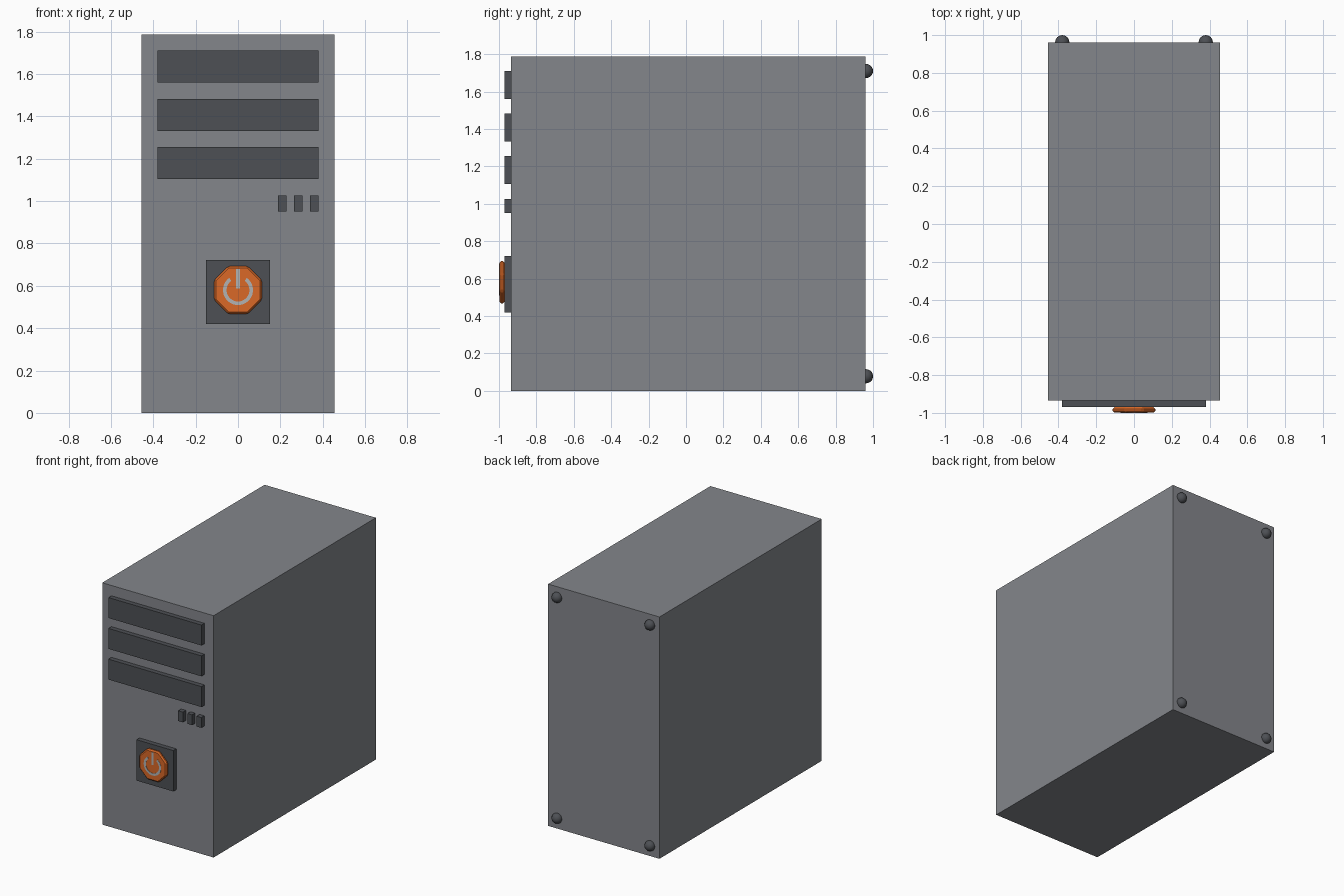
import bpy, bmesh
from math import sin, cos, pi, radians

if "Cube" in bpy.data.objects:
    bpy.data.objects.remove(bpy.data.objects["Cube"])


def material(name, rgb):
    m = bpy.data.materials.new(name)
    m.diffuse_color = (*rgb, 1)
    m.use_nodes = True
    m.node_tree.nodes["Principled BSDF"].inputs["Base Color"].default_value = m.diffuse_color
    return m


CASE = material("case_grey", (0.23, 0.24, 0.26))
DARK = material("dark_grey", (0.075, 0.08, 0.09))
ORANGE = material("orange", (0.7, 0.14, 0.02))
LIGHT = material("light_grey", (0.45, 0.45, 0.45))


def add_object(name, bm, mat):
    bmesh.ops.recalc_face_normals(bm, faces=bm.faces)
    me = bpy.data.meshes.new(name)
    bm.to_mesh(me)
    bm.free()
    me.materials.append(mat)
    ob = bpy.data.objects.new(name, me)
    bpy.context.collection.objects.link(ob)
    return ob


def box(name, x, y, z, mat):
    bm = bmesh.new()
    bmesh.ops.create_cube(bm, size=1)
    for v in bm.verts:
        v.co = [(r[0] + r[1]) / 2 + c * (r[1] - r[0]) for c, r in zip(v.co, (x, y, z))]
    return add_object(name, bm, mat)


def slab(name, outline, y0, y1, mat):
    """Extrude an x-z outline from y0 to y1."""
    bm = bmesh.new()
    face = bm.faces.new([bm.verts.new((x, y0, z)) for x, z in outline])
    ext = bmesh.ops.extrude_face_region(bm, geom=[face])["geom"]
    for v in ext:
        if isinstance(v, bmesh.types.BMVert):
            v.co.y = y1
    return add_object(name, bm, mat)


# Case
FRONT, BACK, PANEL = -0.935, 0.96, -0.97
box("case", (-0.455, 0.455), (FRONT, BACK), (0, 1.787), CASE)

# Drive bay covers
for i, z in enumerate((1.105, 1.332, 1.56)):
    box(f"drive_bay_{i + 1}", (-0.38, 0.38), (PANEL, FRONT), (z, z + 0.151), DARK)

# Small ports
for i in range(3):
    x = 0.19 + i * 0.0755
    box(f"port_{i + 1}", (x, x + 0.038), (PANEL, FRONT), (0.951, 1.027), DARK)

# Power button plate
ZC = 0.58
box("button_plate", (-0.15, 0.15), (PANEL, FRONT), (0.42, 0.722), DARK)

# Octagonal power button with a chamfered front rim
R = 0.113 / cos(pi / 8)
button = slab("power_button",
              [(R * cos(pi / 8 + k * pi / 4), ZC + R * sin(pi / 8 + k * pi / 4)) for k in range(8)],
              PANEL, -0.998, ORANGE)
bev = button.modifiers.new("rim", "BEVEL")
bev.width, bev.segments = 0.009, 1

# Power symbol: open ring and stem
angles = [radians(90 + 36 + k * 288 / 28) for k in range(29)]
ring = [(0.071 * cos(a), ZC + 0.071 * sin(a)) for a in angles]
ring += [(0.054 * cos(a), ZC + 0.054 * sin(a)) for a in reversed(angles)]
slab("power_ring", ring, -0.99, -1.0, LIGHT)
box("power_stem", (-0.009, 0.009), (-1.0, -0.99), (0.587, 0.68), LIGHT)

# Rear corner screws
for sx, side in ((-1, "left"), (1, "right")):
    for z, level in ((0.078, "lower"), (1.71, "upper")):
        bm = bmesh.new()
        bmesh.ops.create_uvsphere(bm, u_segments=16, v_segments=10, radius=0.038)
        bmesh.ops.translate(bm, verts=bm.verts, vec=(sx * 0.38, 0.962, z))
        ob = add_object(f"screw_{level}_{side}", bm, DARK)
        for p in ob.data.polygons:
            p.use_smooth = True
